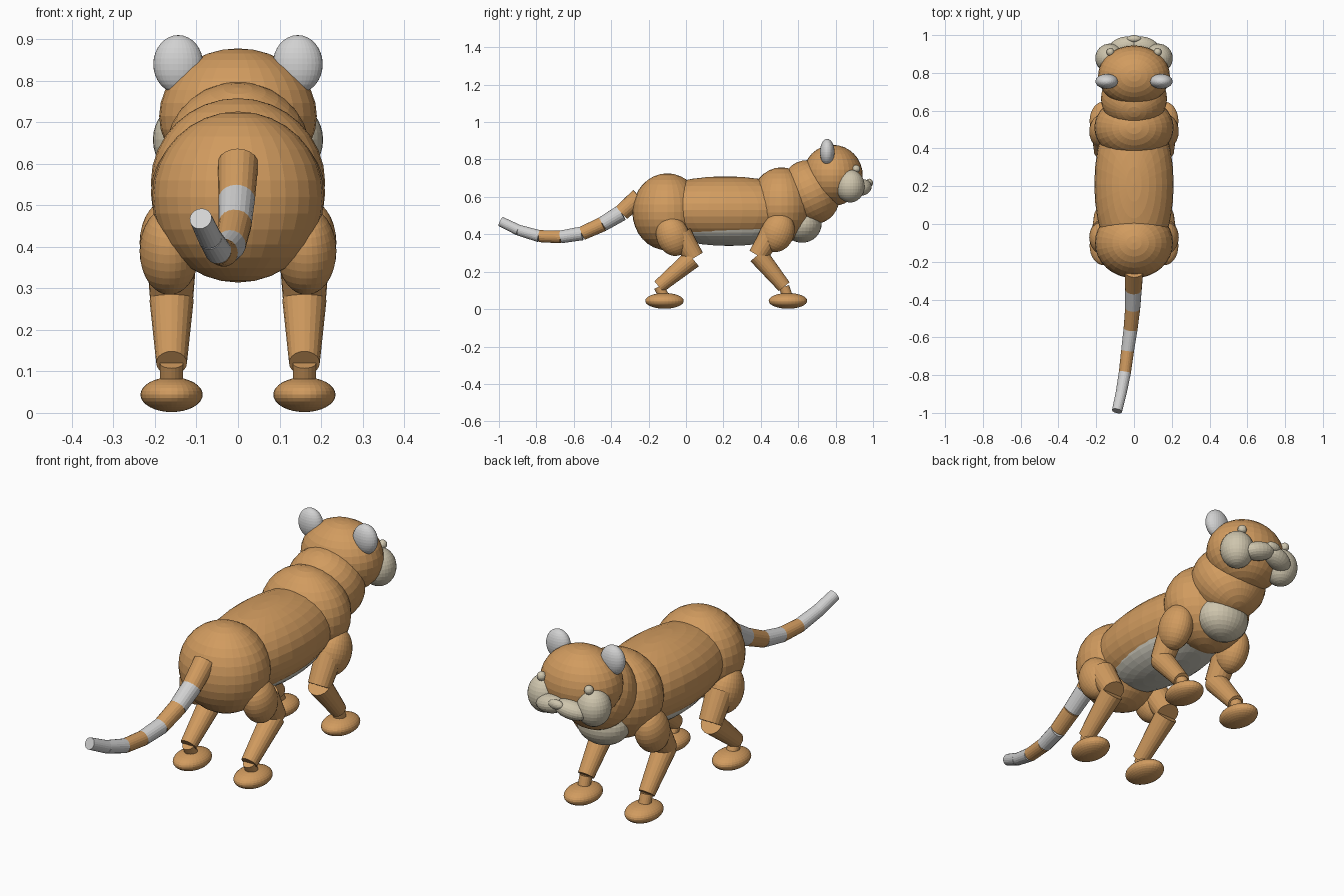
import bpy
from math import radians
from mathutils import Vector

if "Cube" in bpy.data.objects:
    bpy.data.objects.remove(bpy.data.objects["Cube"])


def mat(name, rgb):
    m = bpy.data.materials.new(name)
    m.diffuse_color = (*rgb, 1)
    m.use_nodes = True
    m.node_tree.nodes["Principled BSDF"].inputs["Base Color"].default_value = m.diffuse_color
    return m


ORANGE = mat("orange_fur", (0.64, 0.33, 0.115))
WHITE = mat("white_fur", (0.64, 0.64, 0.64))
CREAM = mat("cream_fur", (0.62, 0.56, 0.42))
BELLY = mat("belly_fur", (0.60, 0.58, 0.50))


def ball(name, loc, radii, m, rot=(0, 0, 0), seg=32, rings=16):
    """Faceted ellipsoid."""
    bpy.ops.mesh.primitive_uv_sphere_add(segments=seg, ring_count=rings, radius=1, location=loc,
                                         rotation=[radians(a) for a in rot])
    o = bpy.context.object
    o.name = name
    o.scale = radii
    o.data.materials.append(m)
    return o


def limb(name, a, b, r1, r2, m, sides=20):
    """Tapered cylinder from a to b."""
    a, b = Vector(a), Vector(b)
    d = b - a
    bpy.ops.mesh.primitive_cone_add(vertices=sides, radius1=r1, radius2=r2, depth=d.length,
                                    location=(a + b) / 2)
    o = bpy.context.object
    o.name = name
    o.rotation_euler = d.to_track_quat('Z', 'Y').to_euler()
    o.data.materials.append(m)
    return o


# Trunk
ball("rump", (0, -0.10, 0.52), (0.207, 0.187, 0.206), ORANGE)
ball("torso", (0, 0.21, 0.53), (0.21, 0.47, 0.18), ORANGE)
ball("belly", (0, 0.23, 0.455), (0.175, 0.38, 0.117), BELLY)
ball("chest", (0, 0.51, 0.555), (0.21, 0.17, 0.203), ORANGE)
ball("chest_patch", (0, 0.62, 0.455), (0.125, 0.105, 0.10), CREAM)
ball("neck", (0, 0.665, 0.625), (0.175, 0.155, 0.175), ORANGE, (25, 0, 0))

# Head
ball("head", (0, 0.785, 0.715), (0.19, 0.16, 0.163), ORANGE)
ball("nose", (0, 0.98, 0.675), (0.038, 0.02, 0.022), CREAM, seg=16, rings=10)
for side, s in (("left", -1), ("right", 1)):
    ball(side + "_ear", (s * 0.144, 0.755, 0.84), (0.06, 0.039, 0.07), WHITE)
    ball(side + "_cheek", (s * 0.128, 0.878, 0.658), (0.077, 0.077, 0.088), CREAM)
    ball(side + "_muzzle", (s * 0.055, 0.94, 0.65), (0.082, 0.05, 0.042), CREAM,
         (0, s * 12, -s * 15), 24, 12)
    ball(side + "_eye", (s * 0.125, 0.91, 0.75), (0.021, 0.021, 0.021), CREAM, seg=16, rings=10)

    # Legs: (name, shoulder, tilt, upper top, knee, shin top, ankle, foot y)
    x = s * 0.16
    for part, joint, tilt, top, knee, shin, ankle, foot in (
            ("rear", (-0.07, 0.39), 20, (-0.03, 0.40), (0.045, 0.275),
             (0.035, 0.27), (-0.145, 0.12), -0.115),
            ("front", (0.49, 0.41), -22, (0.46, 0.41), (0.385, 0.285),
             (0.385, 0.29), (0.525, 0.12), 0.545)):
        n = side + "_" + part
        ball(n + "_thigh", (s * 0.165, *joint), (0.072, 0.088, 0.108), ORANGE, (tilt, 0, 0))
        limb(n + "_upper_leg", (x, *top), (x, *knee), 0.062, 0.052, ORANGE)
        limb(n + "_lower_leg", (x, *shin), (x, *ankle), 0.053, 0.037, ORANGE)
        limb(n + "_ankle", (x, *ankle), (x, foot, 0.06), 0.028, 0.028, ORANGE)
        ball(n + "_paw", (x, foot, 0.044), (0.075, 0.103, 0.042), ORANGE)

# Banded tail
path = [(0, -0.25, 0.60), (-0.003, -0.345, 0.515), (-0.007, -0.445, 0.455),
        (-0.018, -0.555, 0.405), (-0.034, -0.67, 0.386), (-0.048, -0.785, 0.39),
        (-0.068, -0.895, 0.422), (-0.09, -0.99, 0.468)]
radii = [0.049, 0.044, 0.040, 0.037, 0.034, 0.032, 0.029, 0.027]
bands = [ORANGE, WHITE, ORANGE, WHITE, ORANGE, WHITE, WHITE]
for i, m in enumerate(bands):
    limb(f"tail_band_{i + 1}", path[i], path[i + 1], radii[i], radii[i + 1], m)
